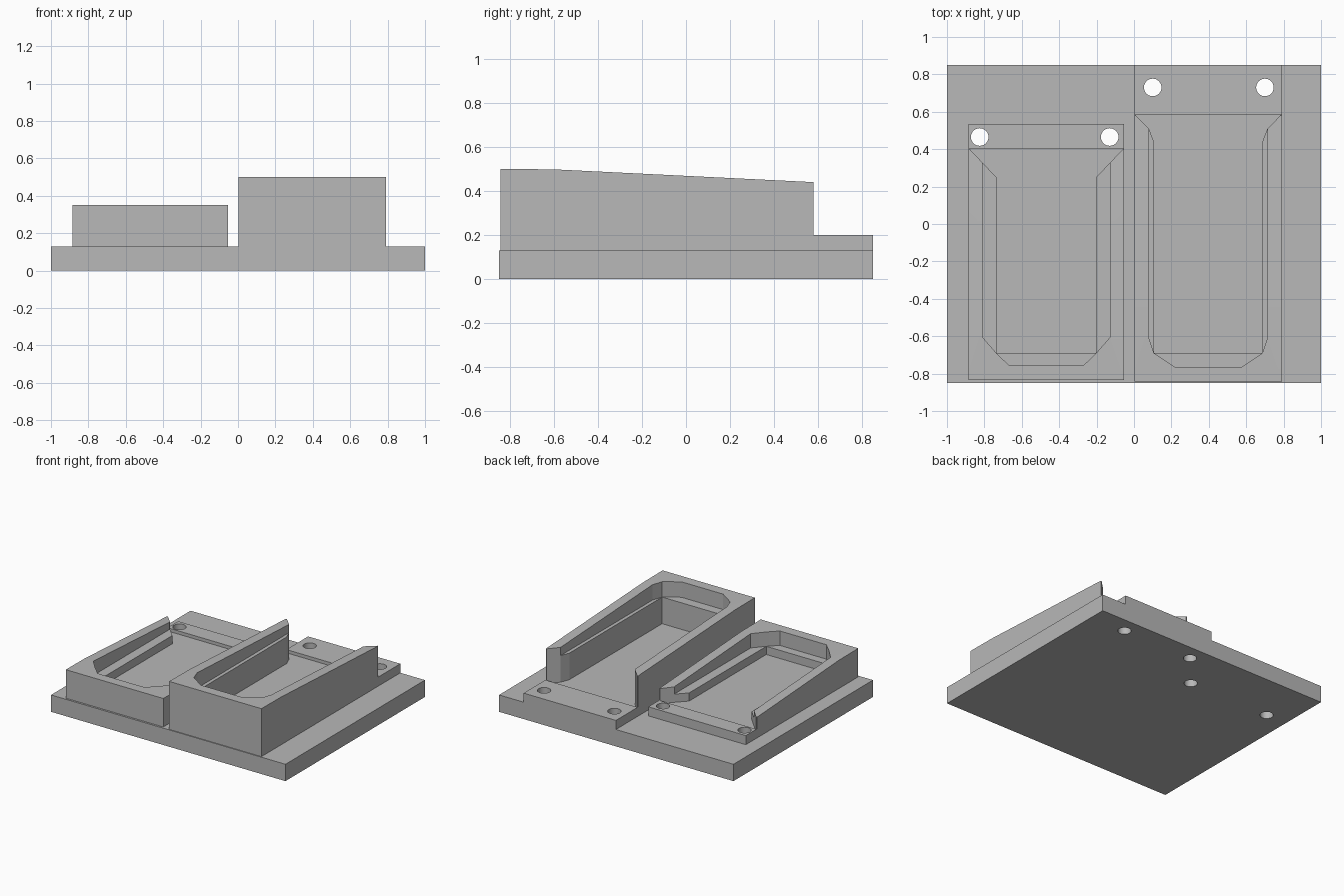
import bpy, bmesh, math
from mathutils import Matrix

cube = bpy.data.objects.get("Cube")
if cube:
    bpy.data.objects.remove(cube, do_unlink=True)

gray = bpy.data.materials.new("plain gray")
gray.use_nodes = True
gray.diffuse_color = (0.48, 0.48, 0.48, 1)
gray.node_tree.nodes["Principled BSDF"].inputs["Base Color"].default_value = gray.diffuse_color


def make_object(name, bm):
    bmesh.ops.recalc_face_normals(bm, faces=bm.faces)
    mesh = bpy.data.meshes.new(name)
    bm.to_mesh(mesh)
    bm.free()
    mesh.materials.append(gray)
    obj = bpy.data.objects.new(name, mesh)
    bpy.context.collection.objects.link(obj)
    return obj


def extrude(name, points, offset):
    """Solid made by sweeping a flat outline along an offset."""
    bm = bmesh.new()
    face = bm.faces.new([bm.verts.new(p) for p in points])
    swept = bmesh.ops.extrude_face_region(bm, geom=[face])["geom"]
    verts = [g for g in swept if isinstance(g, bmesh.types.BMVert)]
    bmesh.ops.translate(bm, verts=verts, vec=offset)
    return make_object(name, bm)


def hole(x, y):
    bm = bmesh.new()
    bmesh.ops.create_cone(bm, cap_ends=True, segments=32, radius1=0.047, radius2=0.047,
                          depth=1, matrix=Matrix.Translation((x, y, 0.2)))
    return make_object("hole_cutter", bm)


def cut(obj, cutters):
    """Subtract each cutter, keep the result and discard the cutters."""
    for cutter in cutters:
        cutter.hide_render = True
        mod = obj.modifiers.new("cut", "BOOLEAN")
        mod.operation = "DIFFERENCE"
        mod.solver = "EXACT"
        mod.object = cutter
        bpy.context.view_layer.update()
        graph = bpy.context.evaluated_depsgraph_get()
        mesh = bpy.data.meshes.new_from_object(obj.evaluated_get(graph))
        obj.modifiers.clear()
        obj.data = mesh
        bpy.data.objects.remove(cutter, do_unlink=True)


def pocket(center, half_outline, floor):
    """Cutter from one half of a mirrored outline, open at the top."""
    right = [(center + x, y, floor) for x, y in half_outline]
    left = [(center - x, y, floor) for x, y in reversed(half_outline)]
    return extrude("pocket_cutter", right + left, (0, 0, 0.8))


BASE_TOP, FLOOR, LEDGE = 0.13, 0.175, 0.2


def tray(name, x0, x1, front, wall_end, back, top, end_top, lower, upper, step):
    # Side profile: sloping rim, then a low ledge at the back
    profile = [(front, BASE_TOP), (front, top), (-0.6, top - 0.002), (wall_end, end_top),
               (wall_end, LEDGE), (back, LEDGE), (back, BASE_TOP)]
    body = extrude(name, [(x0, y, z) for y, z in profile], (x1 - x0, 0, 0))
    # Deep pocket running out at the back, with a wider recess above it
    mid, half = (x0 + x1) / 2, (x1 - x0) / 2
    mouth = [(half - 0.002, wall_end + 0.005)]
    cut(body, [pocket(mid, mouth + lower, FLOOR), pocket(mid, upper, step)])
    return body


large_tray = tray("large_tray", 0.003, 0.79, -0.843, 0.58, 0.85, 0.5, 0.44,
                  [(0.317, 0.51), (0.29, 0.44), (0.29, -0.69)],
                  [(0.317, 0.51), (0.317, -0.61), (0.29, -0.69), (0.178, -0.765)], 0.38)
small_tray = tray("small_tray", -0.885, -0.053, -0.835, 0.4, 0.535, 0.35, 0.29,
                  [(0.267, 0.25), (0.267, -0.69)],
                  [(0.341, 0.325), (0.341, -0.605), (0.267, -0.69), (0.198, -0.757)], 0.238)

# Base plate
base_plate = extrude("base_plate", [(-1, -0.85, 0), (1, -0.85, 0), (1, 0.85, 0), (-1, 0.85, 0)],
                     (0, 0, BASE_TOP))

# Screw holes through the trays and the plate
large_holes = [(0.1, 0.73), (0.7, 0.73)]
small_holes = [(-0.825, 0.465), (-0.13, 0.465)]
for obj, spots in ((large_tray, large_holes), (small_tray, small_holes),
                   (base_plate, large_holes + small_holes)):
    cut(obj, [hole(x, y) for x, y in spots])

# Smooth hole walls, crisp edges elsewhere
for obj in (large_tray, small_tray, base_plate):
    bpy.ops.object.select_all(action="DESELECT")
    obj.select_set(True)
    bpy.context.view_layer.objects.active = obj
    bpy.ops.object.shade_smooth_by_angle(angle=math.radians(15))
